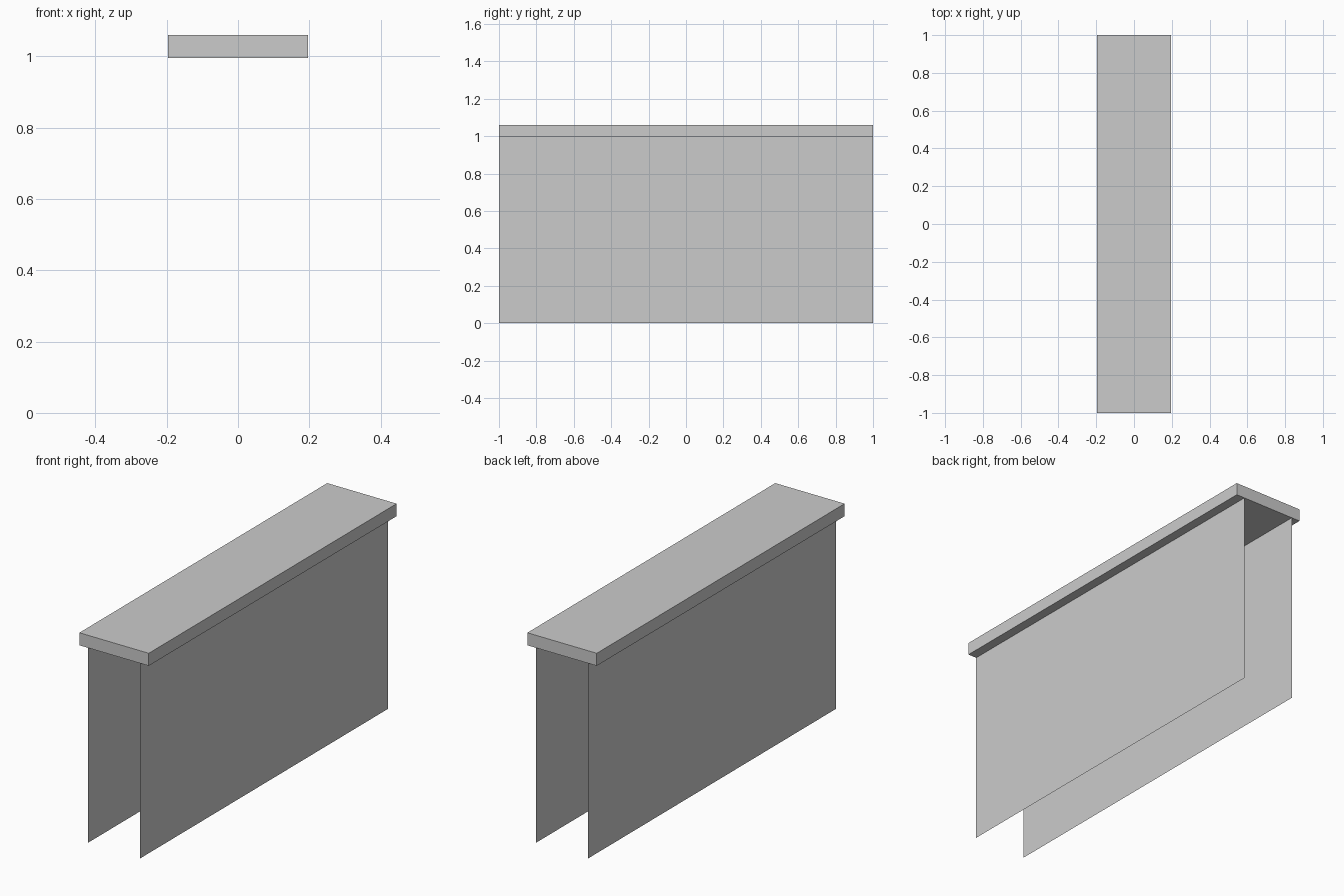
import bpy
from math import radians

cube = bpy.data.objects.get("Cube")
if cube:
    bpy.data.objects.remove(cube, do_unlink=True)

LENGTH = 2.0
CAP_WIDTH, CAP_BOTTOM, CAP_TOP = 0.392, 0.996, 1.06
PANEL_X = 0.148

# Single plain grey for everything
grey = bpy.data.materials.new("plain_grey")
grey.use_nodes = True
grey.diffuse_color = (0.6, 0.6, 0.6, 1)
grey.node_tree.nodes["Principled BSDF"].inputs["Base Color"].default_value = grey.diffuse_color


def finish(name, scale):
    obj = bpy.context.object
    obj.name = name
    obj.scale = scale
    bpy.ops.object.transform_apply(location=False, rotation=True, scale=True)
    obj.data.materials.append(grey)


# Flat slab on top
bpy.ops.mesh.primitive_cube_add(size=1, location=(0, 0, (CAP_BOTTOM + CAP_TOP) / 2))
finish("top_slab", (CAP_WIDTH, LENGTH, CAP_TOP - CAP_BOTTOM))

# Paper-thin upright side panels, facing outward
for side, name in ((1, "left_panel"), (-1, "right_panel")):
    bpy.ops.mesh.primitive_plane_add(size=1, location=(side * PANEL_X, 0, CAP_BOTTOM / 2),
                                     rotation=(0, radians(90 * side), 0))
    finish(name, (CAP_BOTTOM, LENGTH, 1))
